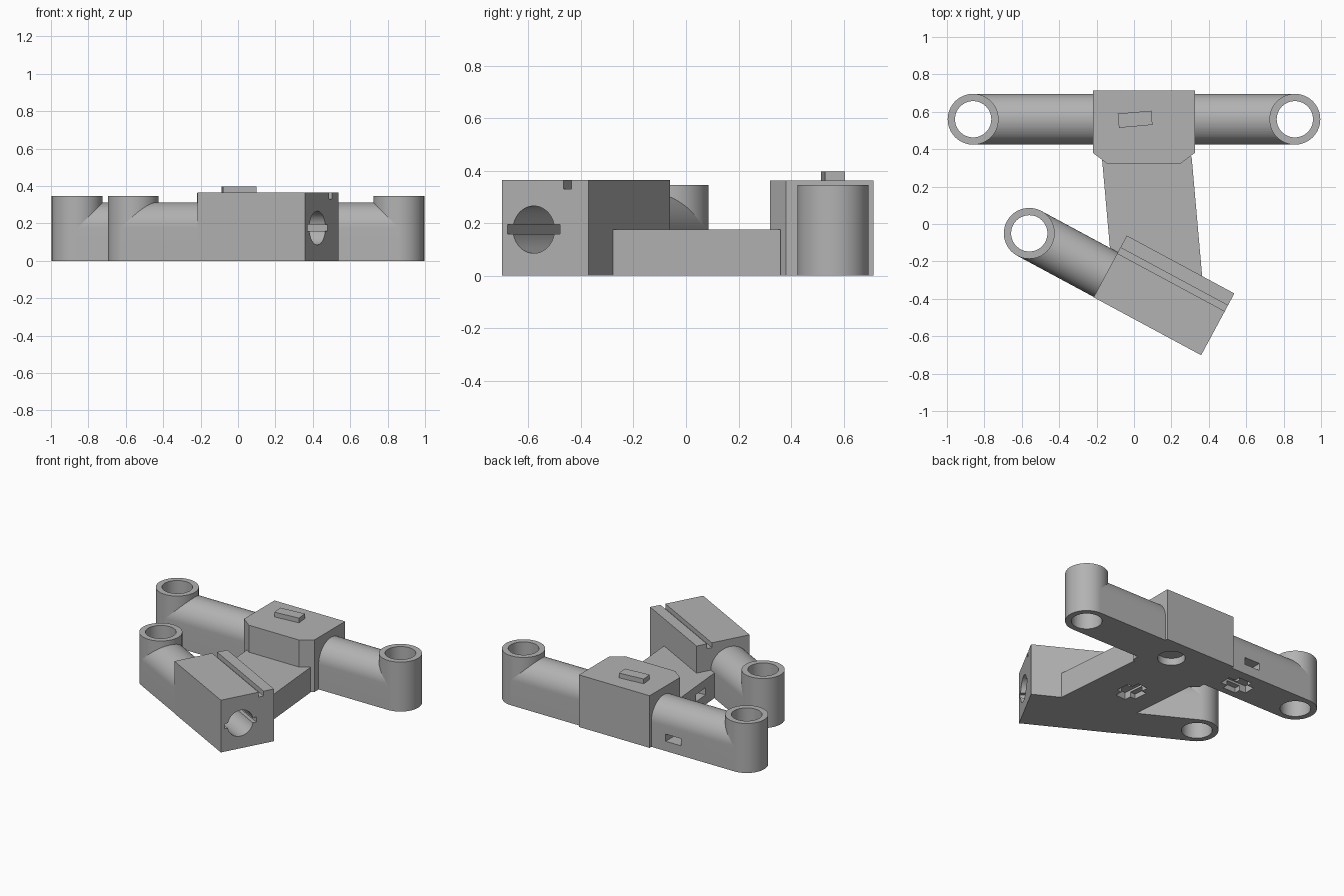
import bpy
import bmesh
from math import pi, cos, sin, radians
from mathutils import Matrix, Vector

if "Cube" in bpy.data.objects:
    bpy.data.objects.remove(bpy.data.objects["Cube"])

grey = bpy.data.materials.new("matte grey")
grey.use_nodes = True
GREY = (0.45, 0.45, 0.45, 1)
grey.diffuse_color = GREY
grey.node_tree.nodes["Principled BSDF"].inputs["Base Color"].default_value = GREY


def prism(name, points, low, high, matrix=Matrix()):
    """Extrude a 2D outline along its local z, then place it."""
    bm = bmesh.new()
    base = bm.faces.new([bm.verts.new((x, y, low)) for x, y in points])
    top = bmesh.ops.extrude_face_region(bm, geom=[base])["geom"]
    verts = [v for v in top if isinstance(v, bmesh.types.BMVert)]
    bmesh.ops.translate(bm, verts=verts, vec=(0, 0, high - low))
    bmesh.ops.recalc_face_normals(bm, faces=bm.faces)
    bm.transform(matrix)
    mesh = bpy.data.meshes.new(name)
    bm.to_mesh(mesh)
    bm.free()
    mesh.materials.append(grey)
    obj = bpy.data.objects.new(name, mesh)
    bpy.context.collection.objects.link(obj)
    return obj


def arc(x, y, r, start=0, end=2 * pi, steps=64):
    closed = end - start > 6
    count = steps if closed else steps + 1
    return [(x + r * cos(start + (end - start) * i / steps),
             y + r * sin(start + (end - start) * i / steps)) for i in range(count)]


def rect(x0, x1, y0, y1):
    return [(x0, y0), (x1, y0), (x1, y1), (x0, y1)]


def along(x, y, angle):
    """Frame whose local z runs horizontally along the given heading."""
    c, s = cos(angle), sin(angle)
    frame = Matrix((( -s, 0, c), (c, 0, s), (0, 1, 0))).to_4x4()
    return Matrix.Translation((x, y, 0)) @ frame


def cut(parts, cutters):
    for part in parts:
        bpy.context.view_layer.objects.active = part
        for cutter in cutters:
            mod = part.modifiers.new("cut", "BOOLEAN")
            mod.operation = "DIFFERENCE"
            mod.solver = "EXACT"
            mod.object = cutter
            bpy.ops.object.modifier_apply(modifier=mod.name)
    for cutter in cutters:
        bpy.data.objects.remove(cutter)


R, MID = 0.136, 0.175
BAR = Vector((0, 0.56))
ARM = Vector((-0.56, -0.05))
END = 0.86
arch = [(-R, 0), (R, 0)] + arc(0, MID, R, 0, pi, 32)

# Long bar and short angled arm, flat below and round on top
bar_frame = along(0, BAR.y, 0)
arm_frame = along(ARM.x, ARM.y, radians(-28.3))
bar = prism("long_bar", arch, -END, END, bar_frame)
arm = prism("angled_arm", arch, 0, 0.5, arm_frame)

# Upright sleeves at the three ends
sleeves = []
for name, x, y, body in (("right_sleeve", -END, BAR.y, bar),
                         ("left_sleeve", END, BAR.y, bar),
                         ("arm_sleeve", ARM.x, ARM.y, arm)):
    sleeve = prism(name, arc(x, y, R), 0, 0.345)
    cut([sleeve, body], [prism("bore", arc(x, y, 0.097), -0.1, 0.5)])
    sleeves.append(sleeve)

# Centre block with chamfered front corners and a locating key
block = prism("centre_block", [(-0.22, 0.715), (-0.22, 0.38), (-0.14, 0.32),
                               (0.245, 0.32), (0.325, 0.38), (0.325, 0.715)], 0, 0.363)
key_frame = Matrix.Translation((0.006, 0.56, 0)) @ Matrix.Rotation(radians(5), 4, "Z")
key = prism("locating_key", rect(-0.09, 0.09, -0.038, 0.038), 0.35, 0.396, key_frame)

# Low bridge between the centre block and the clamp block
bridge = prism("bridge", [(-0.172, 0.36), (-0.125, -0.17), (0.3, -0.33),
                          (0.365, -0.285), (0.308, 0.36)], 0, MID)

# Clamp block at the end of the arm, with bore, side slots and top groove
clamp = prism("clamp_block", rect(-0.138, 0.237, 0, 0.364), 0.465, 1.118, arm_frame)
cut([clamp], [
    prism("rod_bore", arc(0, MID, 0.09), 0.6, 1.2, arm_frame),
    prism("rod_slot", rect(-0.113, 0.113, 0.159, 0.194), 0.6, 1.2, arm_frame),
    prism("top_groove", rect(0.129, 0.164, 0.33, 0.5), 0.3, 1.2, arm_frame)])

# Round socket under the centre block
cut([bar, block], [prism("socket", arc(0.15, 0.545, 0.088), -0.1, 0.05)])

# Stepped underside pockets, each with a screw hole and a side window
for body, x, y, turn, reach in ((bar, -0.39, 0.56, 0, 0.2), (bridge, 0.06, 0.06, 95, 0.3)):
    frame = Matrix.Translation((x, y, 0)) @ Matrix.Rotation(radians(turn), 4, "Z")
    cut([body], [
        prism("pocket", rect(-0.1, 0.1, -0.05, 0.03), -0.1, 0.05, frame),
        prism("pocket_step", rect(-0.05, 0.05, -0.09, 0.07), -0.1, 0.035, frame),
        prism("screw_hole", arc(0, -0.02, 0.022, steps=24), -0.1, 0.11, frame),
        prism("window", rect(-0.06, 0.06, 0, reach), 0.068, 0.118, frame)])

# Smooth rounded walls, crisp edges
bpy.ops.object.select_all(action="DESELECT")
for part in [bar, arm, block, key, bridge, clamp] + sleeves:
    part.select_set(True)
    bpy.context.view_layer.objects.active = part
bpy.ops.object.shade_smooth_by_angle(angle=radians(30))
